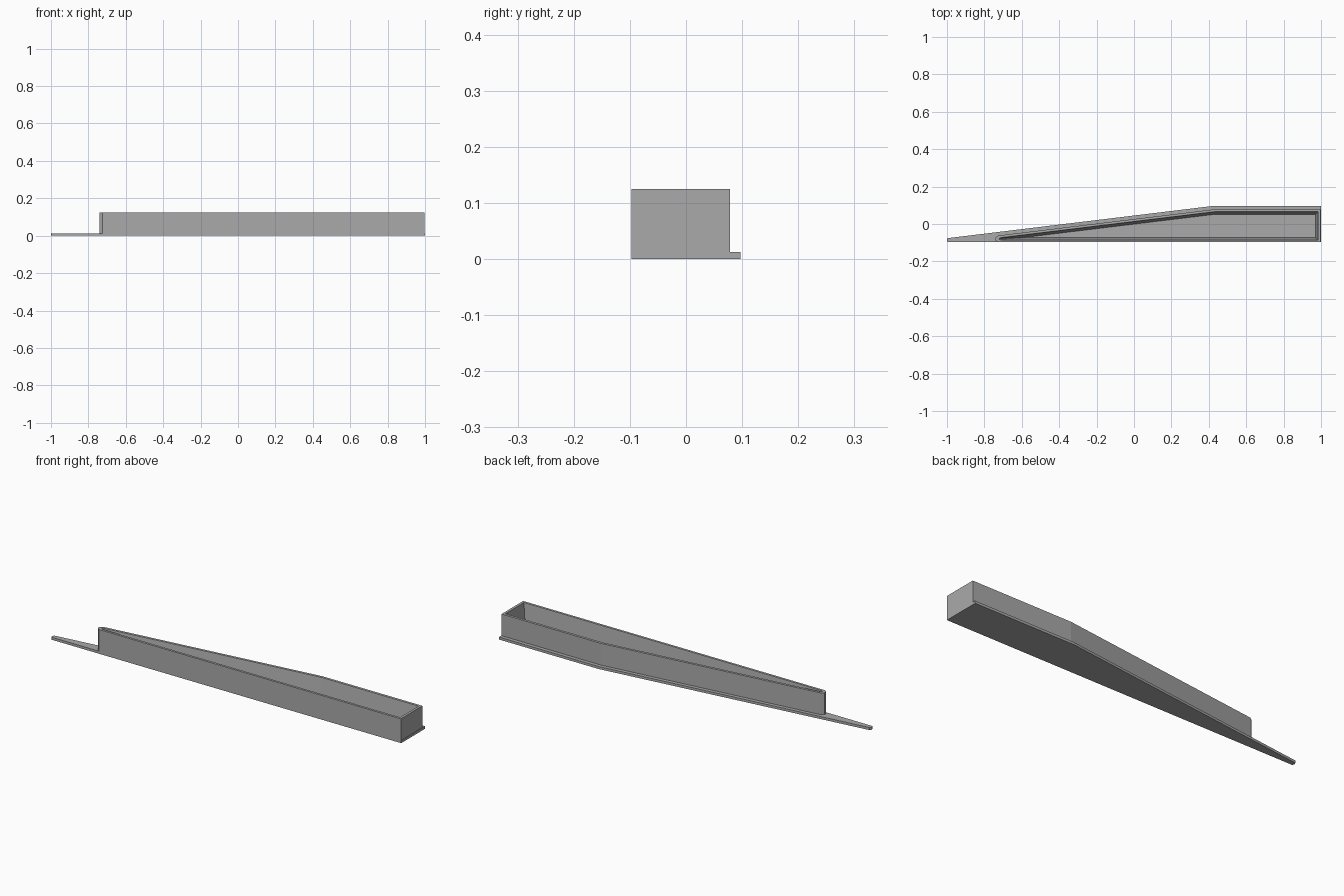
import bpy, bmesh

cube = bpy.data.objects.get("Cube")
if cube:
    bpy.data.objects.remove(cube, do_unlink=True)

grey = bpy.data.materials.new("mid grey")
grey.use_nodes = True
colour = (0.4, 0.4, 0.4, 1)
grey.diffuse_color = colour
grey.node_tree.nodes["Principled BSDF"].inputs["Base Color"].default_value = colour

FRONT, BACK, KINK, SLAB = -0.0975, 0.0975, 0.43, 0.013
SLOPE = (BACK + 0.076) / (KINK + 1)


def back_y(x, offset):
    """Back edge of the plan: straight, then tapering towards the tip."""
    return BACK - offset - SLOPE * max(0, KINK - x)


def outline(tip, right, front_inset, back_inset, chamfer):
    """Tapered plan outline with a blunted tip."""
    front = FRONT + front_inset
    x = tip + chamfer
    back = back_y(x, back_inset)
    blunt = (back - front) * 0.3
    return [(x, front), (right, front), (right, back_y(right, back_inset)),
            (KINK, back_y(KINK, back_inset)), (x, back),
            (tip, back - blunt), (tip, front + blunt)]


def loft(name, sections):
    """Skin a stack of (outline, height) sections and cap both ends."""
    bm = bmesh.new()
    rings = [[bm.verts.new((x, y, z)) for x, y in pts] for pts, z in sections]
    for a, b in zip(rings, rings[1:]):
        for i in range(len(a)):
            j = (i + 1) % len(a)
            bm.faces.new((a[i], a[j], b[j], b[i]))
    bm.faces.new(rings[0][::-1])
    bm.faces.new(rings[-1])
    bmesh.ops.recalc_face_normals(bm, faces=bm.faces)
    mesh = bpy.data.meshes.new(name)
    bm.to_mesh(mesh)
    bm.free()
    mesh.materials.append(grey)
    obj = bpy.data.objects.new(name, mesh)
    bpy.context.collection.objects.link(obj)


# Flat base plate with a lip along the back and a long tip
plate = outline(-1, 1, 0, 0, 0.004)
loft("base_plate", [(plate, 0), (plate, SLAB)])

# Open trough: outer wall, rim, then drafted inner wall down to the floor
wall = outline(-0.74, 0.998, 0, 0.019, 0.015)
rim = outline(-0.722, 0.985, 0.012, 0.032, 0.008)
floor = outline(-0.6, 0.97, 0.024, 0.046, 0.008)
loft("trough", [(wall, SLAB), (wall, 0.125), (rim, 0.125), (floor, SLAB + 0.003)])
